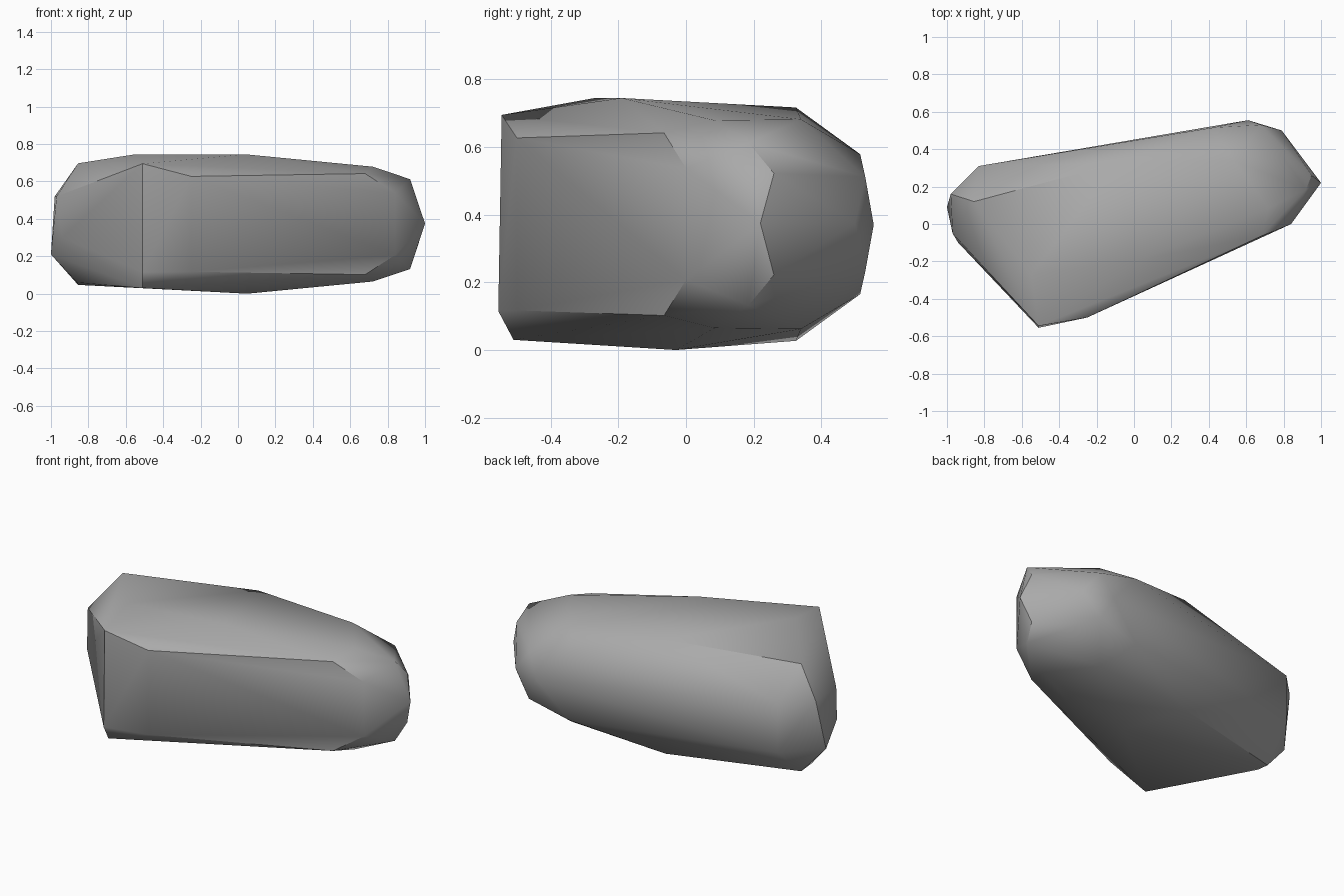
import bpy
import bmesh
import math

MID = 0.372  # height of the stone's nearly symmetric middle plane

default_cube = bpy.data.objects.get("Cube")
if default_cube:
    bpy.data.objects.remove(default_cube, do_unlink=True)


def make_material(name, level):
    material = bpy.data.materials.new(name)
    material.use_nodes = True
    colour = (level, level, level, 1)
    material.diffuse_color = colour
    for node in material.node_tree.nodes:
        if node.type == 'BSDF_PRINCIPLED':
            node.inputs["Base Color"].default_value = colour
    return material


def mirrored(corners):
    """Repeat each (x, y, half height) corner above and below the middle plane."""
    return [(x, y, MID + side * h) for x, y, h in corners for side in (-1, 1)]


def make_stone(name, corners, material):
    """Chip a faceted stone out of its outer corners."""
    mesh = bpy.data.meshes.new(name)
    bm = bmesh.new()
    for corner in corners:
        bm.verts.new(corner)
    hull = bmesh.ops.convex_hull(bm, input=bm.verts[:])
    loose = [v for v in bm.verts if not v.link_faces]
    bmesh.ops.delete(bm, geom=loose, context='VERTS')
    bmesh.ops.recalc_face_normals(bm, faces=bm.faces[:])
    bm.to_mesh(mesh)
    bm.free()
    mesh.materials.append(material)
    stone = bpy.data.objects.new(name, mesh)
    bpy.context.collection.objects.link(stone)
    return stone


# Broad flat sides: front wall and back wall
front_wall = mirrored([(-.25, -.5, .255), (.68, -.065, .27)])
back_wall = mirrored([(-.83, .31, .148), (.42, .515, .207), (.68, .53, .14)])

# Rounded end on the +x side
rounded_end = mirrored([
    (.95, .26, .15), (.84, 0, .165), (.92, .185, .24),
    (.53, .34, .31), (.72, .085, .307),
])
end_tips = [(1, .22, .375), (.79, .5, .375), (.61, .555, .37)]

# Bevelled rims of the top and bottom
rims = mirrored([(-.09, .325, .345), (-.855, .12, .325)])
crown = [(.04, -.19, .745), (-.55, -.27, .745)]
base = [(.05, -.03, 0), (-.86, .03, .06)]

# Narrow end on the -x side and the tall front corner
narrow_end = [
    (-.98, .16, .52), (-.97, -.05, .52),
    (-1, .09, .21), (-.94, -.1, .3),
]
front_corner = [(-.51, -.545, .695), (-.51, -.555, .115), (-.51, -.51, .03)]

stone_grey = make_material("stone grey", 0.4)
stone = make_stone(
    "stone",
    front_wall + back_wall + rounded_end + end_tips
    + rims + crown + base + narrow_end + front_corner,
    stone_grey,
)

# Soft facets with crisp main edges
bpy.ops.object.select_all(action='DESELECT')
stone.select_set(True)
bpy.context.view_layer.objects.active = stone
bpy.ops.object.shade_smooth_by_angle(angle=math.radians(35))
